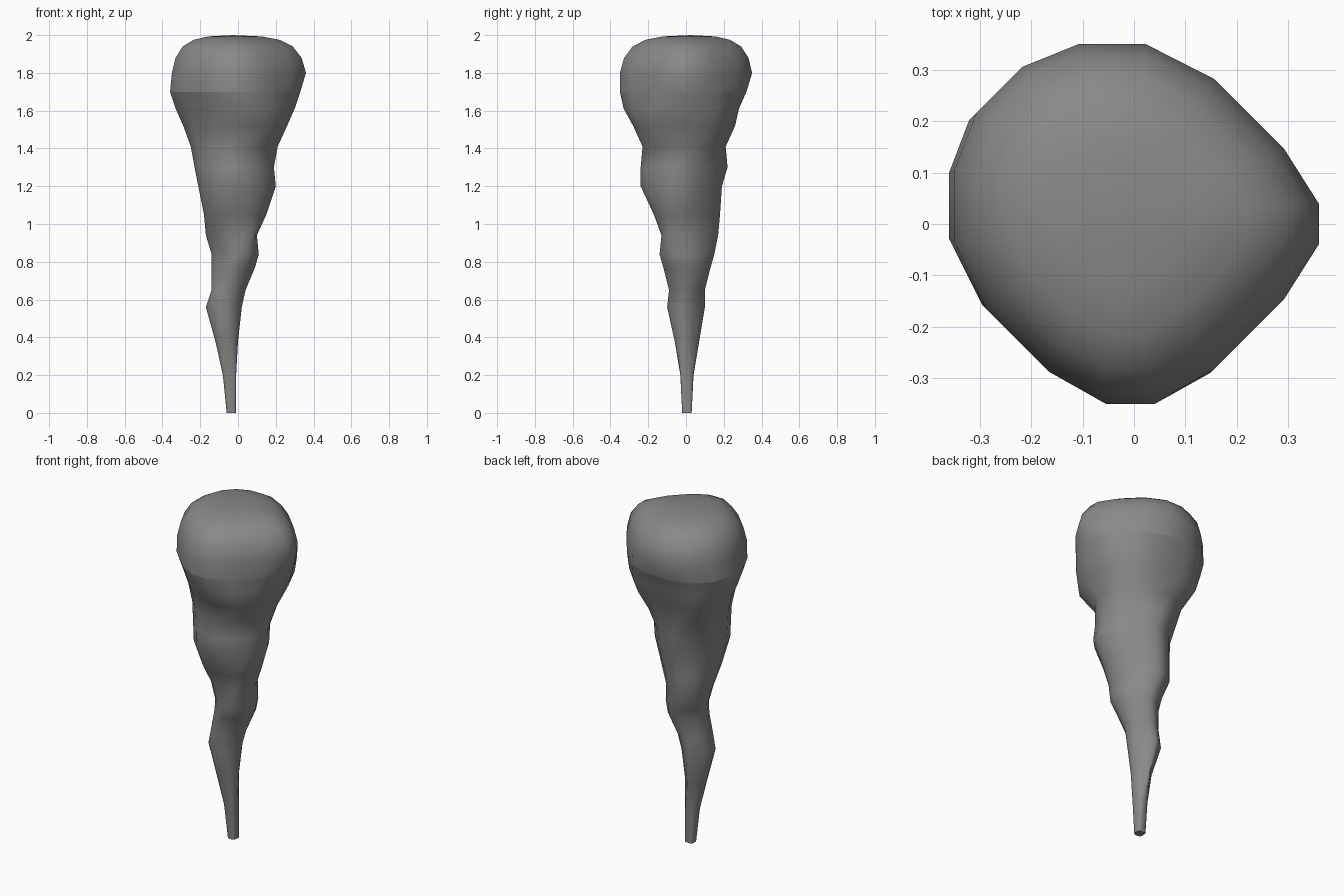
import bpy
import bmesh
import math
from mathutils import Vector

cube = bpy.data.objects.get("Cube")
if cube:
    bpy.data.objects.remove(cube, do_unlink=True)

# Cross-sections in hundredths: height, then the reach of the rock
# towards E, NE, N, NW, W, SW, S, SE
SECTIONS = [
    (1, -1, 1, 3, 6, 6, 5, 2, 0),
    (20, -1, 1, 4, 7, 8, 7, 3, 1),
    (38, 0, 1, 7, 9, 12, 11, 6, 2),
    (56, 2, 3, 10, 14, 17, 15, 10, 4),
    (65, 4, 5, 10, 13, 14, 14, 9, 5),
    (77, 9, 10, 13, 13, 14, 12, 12, 10),
    (84, 11, 11, 15, 15, 14, 12, 14, 13),
    (94, 10, 11, 17, 19, 17, 14, 13, 14),
    (105, 15, 13, 18, 19, 18, 19, 17, 17),
    (120, 20, 16, 19, 19, 21, 24, 24, 22),
    (130, 19, 17, 22, 22, 23, 24, 24, 21),
    (141, 21, 21, 21, 25, 25, 24, 23, 21),
    (152, 26, 27, 26, 33, 29, 26, 28, 30),
    (161, 30, 30, 28, 35, 33, 29, 33, 31),
    (170, 33, 31, 32, 37, 36, 32, 35, 31),
    (180, 36, 31, 35, 37, 35, 32, 35, 31),
]
CREASE_RING = len(SECTIONS) - 2

# Rounded top: height and scale of the widest section
DOME = [(1.88, 0.94), (1.94, 0.82), (1.975, 0.64), (1.993, 0.4)]
DOME_DRIFT = Vector((-0.03, 0.025))


def outline(reach):
    """Rounded polygon that touches a tangent line in each direction."""
    n = len(reach)
    step = math.tau / n
    reach = [r / 100 for r in reach]
    # keep every tangent line within the corner of its neighbours
    limited = [min(reach[i], (reach[i - 1] + reach[(i + 1) % n])
                   / (2 * math.cos(step))) for i in range(n)]
    corners = []
    for i in range(n):
        a, b = limited[i], limited[(i + 1) % n]
        normal = Vector((math.cos(i * step), math.sin(i * step)))
        along = Vector((-normal.y, normal.x))
        corners.append(normal * a
                       + along * (b - a * math.cos(step)) / math.sin(step))
    # cut the corners
    points = []
    for i in range(n):
        start, end = corners[i - 1], corners[i]
        points += [start.lerp(end, 0.25), start.lerp(end, 0.75)]
    return points


def add_ring(bm, points, z):
    return [bm.verts.new((p.x, p.y, z)) for p in points]


bm = bmesh.new()
rings = [add_ring(bm, outline(s[1:]), s[0] / 100) for s in SECTIONS]

# Domed top
widest = outline(SECTIONS[-1][1:])
for z, scale in DOME:
    drift = DOME_DRIFT * (1 - scale)
    rings.append(add_ring(bm, [p * scale + drift for p in widest], z))
apex = bm.verts.new((DOME_DRIFT.x, DOME_DRIFT.y, 2.0))

# Sides, tip and crown faces
count = len(widest)
for low, high in zip(rings, rings[1:]):
    for i in range(count):
        j = (i + 1) % count
        bm.faces.new((low[i], low[j], high[j], high[i]))
tip = bm.faces.new(rings[0][::-1])
for i in range(count):
    bm.faces.new((rings[-1][i], rings[-1][(i + 1) % count], apex))
for face in bm.faces:
    face.smooth = True

# Sharp crease under the bulb and around the tip
crease = set(rings[CREASE_RING])
for edge in bm.edges:
    if set(edge.verts) <= crease or edge in tip.edges[:]:
        edge.smooth = False

# Stand on the ground
for v in rings[0]:
    v.co.z = 0.0
bmesh.ops.recalc_face_normals(bm, faces=bm.faces[:])

mesh = bpy.data.meshes.new("stalactite")
bm.to_mesh(mesh)
bm.free()
rock = bpy.data.objects.new("stalactite", mesh)
bpy.context.collection.objects.link(rock)

# Grey stone
GREY = (0.25, 0.25, 0.25, 1.0)
stone = bpy.data.materials.new("grey_stone")
stone.use_nodes = True
stone.diffuse_color = GREY
stone.node_tree.nodes["Principled BSDF"].inputs["Base Color"].default_value = GREY
mesh.materials.append(stone)
